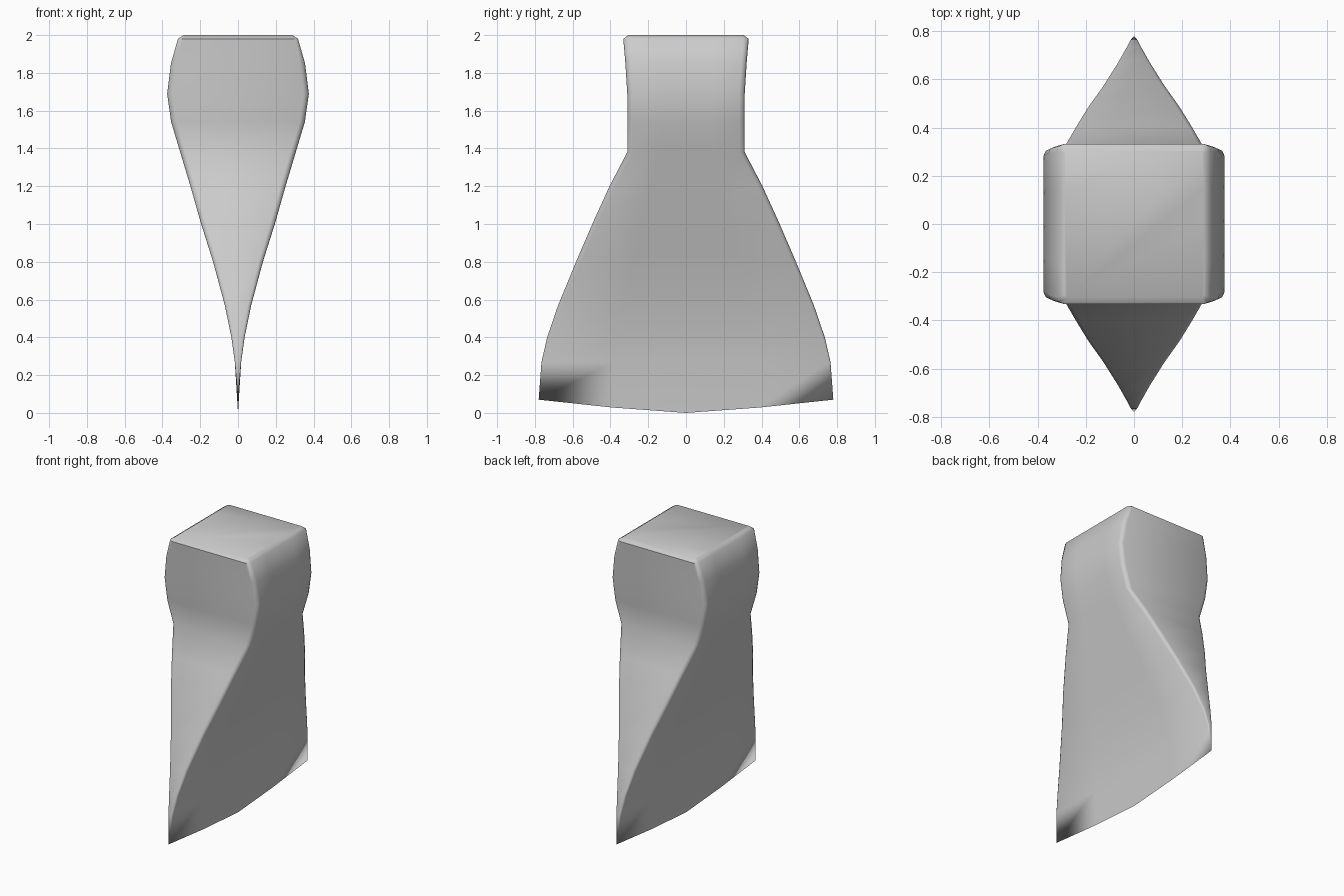
import bpy, bmesh, math

if "Cube" in bpy.data.objects:
    bpy.data.objects.remove(bpy.data.objects["Cube"])

# Sections up the axe head: height, half thickness (x), half width (y), corner bevel
SECTIONS = [
    (0.07, 0.0, 0.78, 0.0),
    (0.27, 0.017, 0.765, 0.008),
    (0.40, 0.035, 0.735, 0.013),
    (0.57, 0.07, 0.677, 0.018),
    (0.80, 0.132, 0.582, 0.023),
    (1.00, 0.195, 0.496, 0.026),
    (1.20, 0.252, 0.405, 0.028),
    (1.38, 0.306, 0.311, 0.028),
    (1.54, 0.354, 0.311, 0.028),
    (1.69, 0.375, 0.311, 0.028),
    (1.85, 0.355, 0.321, 0.028),
    (1.98, 0.318, 0.332, 0.028),
    (2.00, 0.288, 0.305, 0.010),
]


def ring(hx, hy, b):
    """Rectangle with softened corners; the wide sides carry extra points."""
    half = [(hx, t * (hy - b)) for t in (-1, -0.5, 0, 0.5, 1)]
    half += [(hx - 0.3 * b, hy - 0.3 * b), (hx - b, hy),
             (b - hx, hy), (0.3 * b - hx, hy - 0.3 * b)]
    return half + [(-x, -y) for x, y in half]


# Axe head: loft the sections, with the cutting edge bowed downwards
bm = bmesh.new()
loops = []
for i, (z, hx, hy, b) in enumerate(SECTIONS):
    loop = []
    for x, y in ring(hx, hy, b):
        t = abs(y) / hy
        sag = 0.07 * (1 - t ** 1.3) if i == 0 else 0
        loop.append(bm.verts.new((x, y, z - sag)))
    loops.append(loop)
n = len(loops[0])
for low, high in zip(loops, loops[1:]):
    for k in range(n):
        m = (k + 1) % n
        bm.faces.new((low[k], low[m], high[m], high[k]))
bm.faces.new(loops[-1])
# Close the blade to a sharp edge
bmesh.ops.remove_doubles(bm, verts=bm.verts[:], dist=0.0005)
bmesh.ops.recalc_face_normals(bm, faces=bm.faces[:])

mesh = bpy.data.meshes.new("axe_head")
bm.to_mesh(mesh)
bm.free()
axe = bpy.data.objects.new("axe_head", mesh)
bpy.context.collection.objects.link(axe)

# Smooth shading, keeping the cutting edge crisp
bpy.context.view_layer.objects.active = axe
axe.select_set(True)
bpy.ops.object.shade_smooth_by_angle(angle=math.radians(50))
